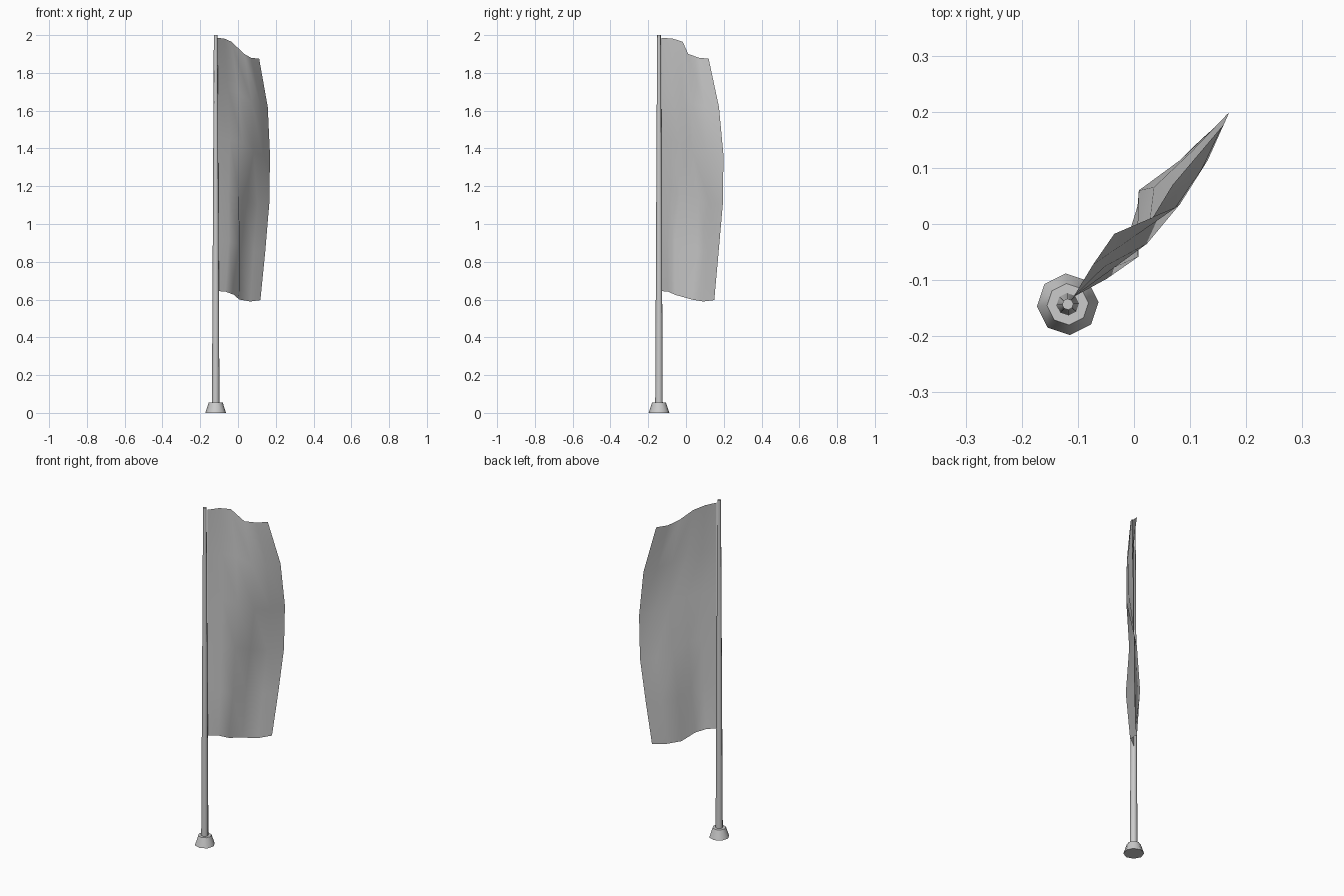
import bpy, math
from mathutils import Vector

cube = bpy.data.objects.get("Cube")
if cube:
    bpy.data.objects.remove(cube, do_unlink=True)

grey = bpy.data.materials.new("plain grey")
grey.use_nodes = True
grey.diffuse_color = (0.6, 0.6, 0.6, 1)
grey.node_tree.nodes["Principled BSDF"].inputs["Base Color"].default_value = (0.6, 0.6, 0.6, 1)

POLE = Vector((-0.118, -0.143, 0))


def tapered(name, r_low, r_high, z_low, z_high):
    """Eight-sided tapered post standing on the pole axis."""
    bpy.ops.mesh.primitive_cone_add(
        vertices=8, radius1=r_low, radius2=r_high, depth=z_high - z_low,
        location=POLE + Vector((0, 0, (z_low + z_high) / 2)),
        rotation=(0, 0, math.radians(4)))
    obj = bpy.context.object
    obj.name = name
    obj.data.materials.append(grey)
    bpy.ops.object.shade_smooth_by_angle(angle=math.radians(50))


tapered("base", 0.055, 0.037, 0, 0.055)
tapered("pole", 0.02, 0.01, 0.05, 2)

# Banner: rows run downwards, columns run away from the pole
START = Vector((-0.108, -0.13, 0))
ALONG = Vector((0.64, 0.768, 0))
ACROSS = Vector((-0.768, 0.64, 0))
top_z = [1.985, 1.982, 1.965, 1.9, 1.88, 1.875]
bottom_z = [0.645, 0.642, 0.625, 0.6, 0.59, 0.597]
widths = [0.333, 0.404, 0.43, 0.425, 0.394, 0.36]
upper_cols = [0, 0.2, 0.4, 0.6, 0.8, 1]
lower_cols = [0, 0.15, 0.31, 0.55, 0.78, 1]
# Depth of the cloth folds
folds = [
    [0, 0.01, 0.016, -0.018, -0.008, -0.009],
    [0, -0.008, -0.015, -0.038, -0.03, -0.009],
    [0, -0.02, -0.04, -0.04, -0.028, -0.003],
    [0, -0.015, -0.025, 0.015, 0.004, -0.002],
    [0, -0.025, -0.043, 0.032, 0.01, 0],
    [0, -0.01, -0.02, 0.016, 0.008, 0.005],
]
ROWS, COLS = len(folds), len(top_z)
verts = []
for r, row in enumerate(folds):
    t = r / (ROWS - 1)
    for c, depth in enumerate(row):
        u = upper_cols[c] + (lower_cols[c] - upper_cols[c]) * t
        p = START + ALONG * (u * widths[r]) + ACROSS * depth
        p.z = top_z[c] + (bottom_z[c] - top_z[c]) * t
        verts.append(p)
faces = [(i, i + COLS, i + COLS + 1, i + 1)
         for r in range(ROWS - 1) for i in range(r * COLS, r * COLS + COLS - 1)]
mesh = bpy.data.meshes.new("banner")
mesh.from_pydata(verts, [], faces)
mesh.materials.append(grey)
mesh.shade_smooth()
banner = bpy.data.objects.new("banner", mesh)
bpy.context.collection.objects.link(banner)
